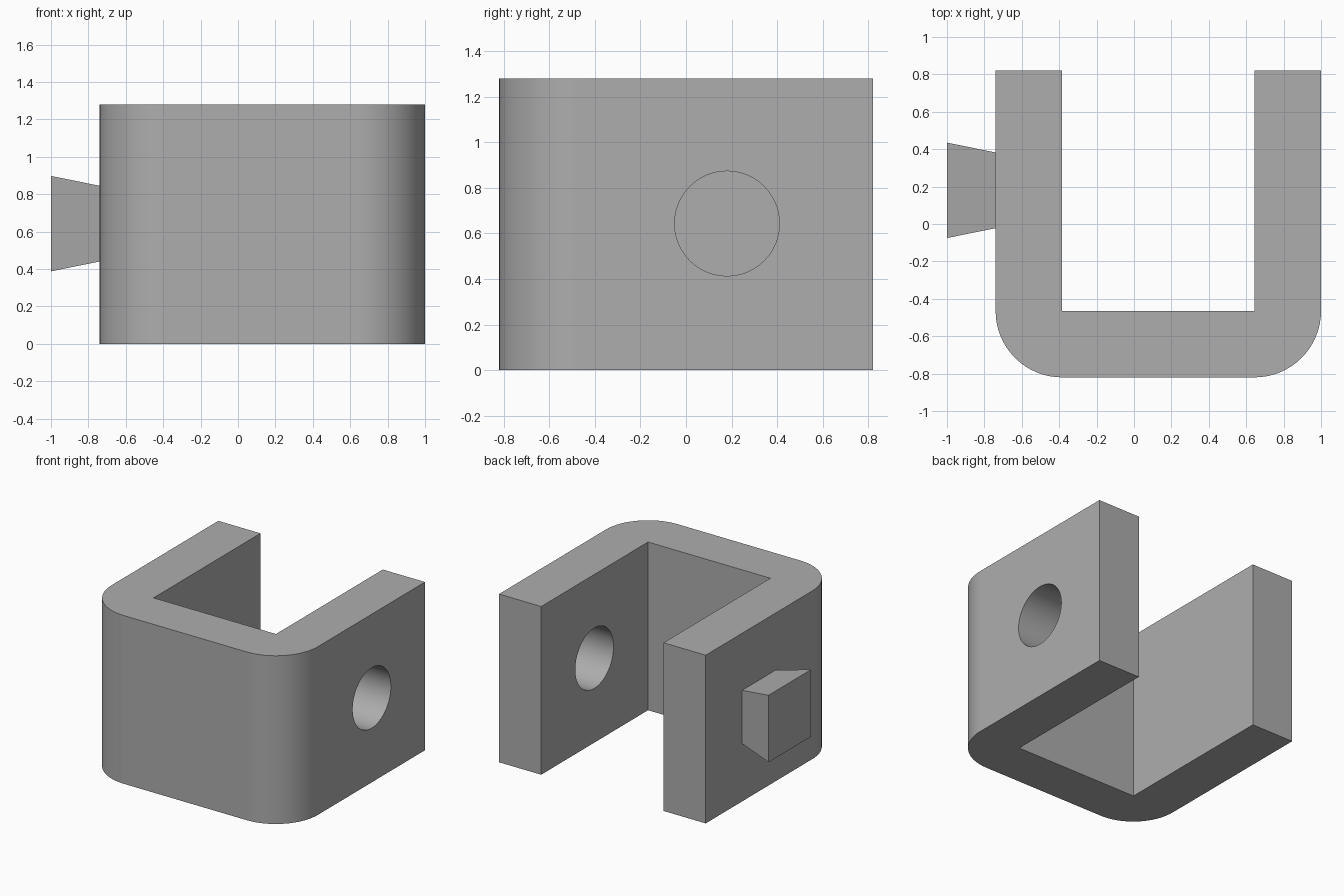
import bpy, bmesh, math
from mathutils import Matrix, Vector

default = bpy.data.objects.get("Cube")
if default:
    bpy.data.objects.remove(default, do_unlink=True)

# Single matte grey
grey = bpy.data.materials.new("plain grey")
grey.use_nodes = True
colour = (0.42, 0.42, 0.42, 1)
grey.diffuse_color = colour
grey.node_tree.nodes["Principled BSDF"].inputs["Base Color"].default_value = colour

HEIGHT = 1.28
LEFT, RIGHT, FRONT, BACK = 1.0, -0.74, -0.82, 0.82
WALL = 0.355
PEG_Y, PEG_Z = 0.18, 0.643


def make_object(name, bm):
    bmesh.ops.recalc_face_normals(bm, faces=bm.faces[:])
    mesh = bpy.data.meshes.new(name)
    bm.to_mesh(mesh)
    bm.free()
    mesh.materials.append(grey)
    obj = bpy.data.objects.new(name, mesh)
    bpy.context.collection.objects.link(obj)
    return obj


def arc(cx, cy, radius, start, end, steps=16):
    angles = [math.radians(start + (end - start) * i / steps) for i in range(steps + 1)]
    return [(cx + radius * math.cos(a), cy + radius * math.sin(a)) for a in angles]


# U-shaped bracket: outer corners are rounded about the sharp inner corners
in_r, in_l, in_f = RIGHT + WALL, LEFT - WALL, FRONT + WALL
outline = [(RIGHT, BACK)]
outline += arc(in_r, in_f, WALL, 180, 270)
outline += arc(in_l, in_f, WALL, 270, 360)
outline += [(LEFT, BACK), (in_l, BACK), (in_l, in_f), (in_r, in_f), (in_r, BACK)]
bm = bmesh.new()
base = bm.faces.new([bm.verts.new((x, y, 0)) for x, y in outline])
top = bmesh.ops.extrude_face_region(bm, geom=[base])["geom"]
bmesh.ops.translate(bm, vec=Vector((0, 0, HEIGHT)),
                    verts=[v for v in top if isinstance(v, bmesh.types.BMVert)])
bracket = make_object("bracket", bm)

# Round hole through the left arm only
bm = bmesh.new()
bmesh.ops.create_cone(bm, cap_ends=True, segments=48, radius1=0.23, radius2=0.23,
                      depth=WALL * 2,
                      matrix=Matrix.Translation((LEFT - WALL / 2, PEG_Y, PEG_Z))
                      @ Matrix.Rotation(math.pi / 2, 4, 'Y'))
cutter = make_object("hole_cutter", bm)
cutter.hide_render = True
cut = bracket.modifiers.new("hole", 'BOOLEAN')
cut.operation = 'DIFFERENCE'
cut.solver = 'EXACT'
cut.object = cutter
bpy.context.view_layer.objects.active = bracket
bracket.select_set(True)
bpy.ops.object.modifier_apply(modifier=cut.name)
bpy.data.objects.remove(cutter, do_unlink=True)

# Smooth rounded corners and hole, with flat walls kept flat
for obj in bpy.context.selected_objects:
    obj.select_set(obj == bracket)
bpy.ops.object.shade_smooth_by_angle(angle=math.radians(30))
weighted = bracket.modifiers.new("flat walls", 'WEIGHTED_NORMAL')
weighted.keep_sharp = True

# Square peg on the right arm, flaring outwards
bm = bmesh.new()
bmesh.ops.create_cube(bm, size=1)
for v in bm.verts:
    outer = v.co.x < 0
    width = 0.51 if outer else 0.405
    v.co = (-1.0 if outer else RIGHT, PEG_Y + v.co.y * width, PEG_Z + v.co.z * width)
make_object("flared_peg", bm)
